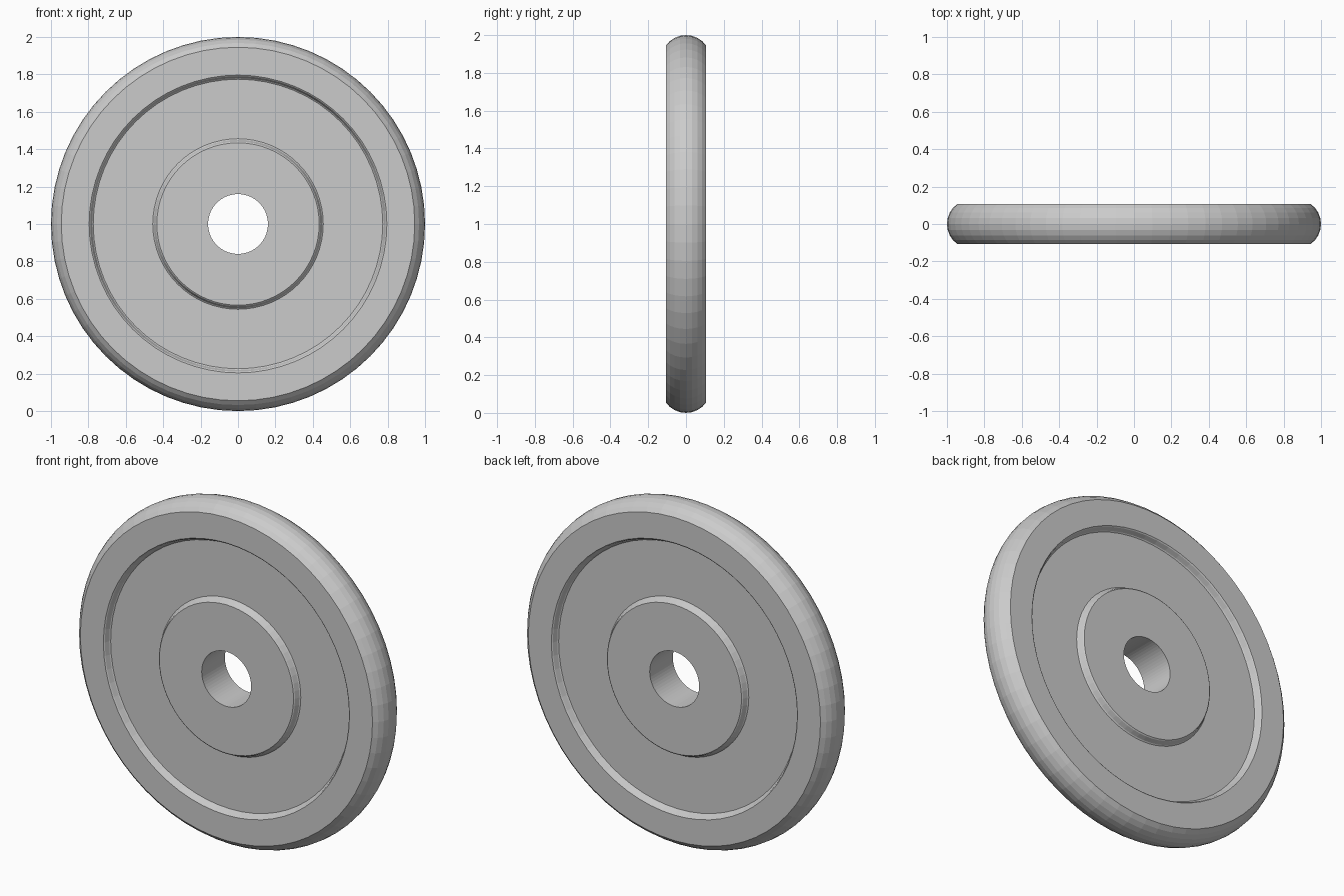
import bpy, bmesh
from math import sin, cos, pi, asin, sqrt

if "Cube" in bpy.data.objects:
    bpy.data.objects.remove(bpy.data.objects["Cube"])

SEG = 64          # sides around the wheel
HALF = 0.107      # half thickness
WEB = 0.071       # half thickness of the recessed web


def lathe(name, profile):
    """Spin a closed (radius, y) loop around the y axis at z = 1."""
    bm = bmesh.new()
    rings = []
    for i in range(SEG):
        a = 2 * pi * i / SEG
        rings.append([bm.verts.new((r * sin(a), y, 1 + r * cos(a))) for r, y in profile])
    n = len(profile)
    for i in range(SEG):
        p, q = rings[i], rings[(i + 1) % SEG]
        for j in range(n):
            k = (j + 1) % n
            bm.faces.new((p[j], p[k], q[k], q[j]))
    bmesh.ops.recalc_face_normals(bm, faces=bm.faces)
    me = bpy.data.meshes.new(name)
    bm.to_mesh(me)
    bm.free()
    ob = bpy.data.objects.new(name, me)
    bpy.context.collection.objects.link(ob)
    return ob


# One face: bore, raised hub, softened step, recessed web, softened step, rim
side = [(0.16, HALF), (0.434, HALF), (0.440, HALF - 0.005),
        (0.450, WEB + 0.005), (0.456, WEB),
        (0.774, WEB), (0.780, WEB + 0.005),
        (0.790, HALF - 0.005), (0.796, HALF)]

# Crowned tread arc from one shoulder to the other
edge = 0.945
sag = 1 - edge
R = (HALF ** 2 + sag ** 2) / (2 * sag)
half_angle = asin(HALF / R)
steps = 8
tread = []
for i in range(steps + 1):
    t = half_angle * (1 - 2 * i / steps)
    tread.append((1 - R + R * cos(t), R * sin(t)))

# Mirror the face profile to the other side and spin
wheel = lathe("wheel_disc", side + tread + [(r, -y) for r, y in reversed(side)])
